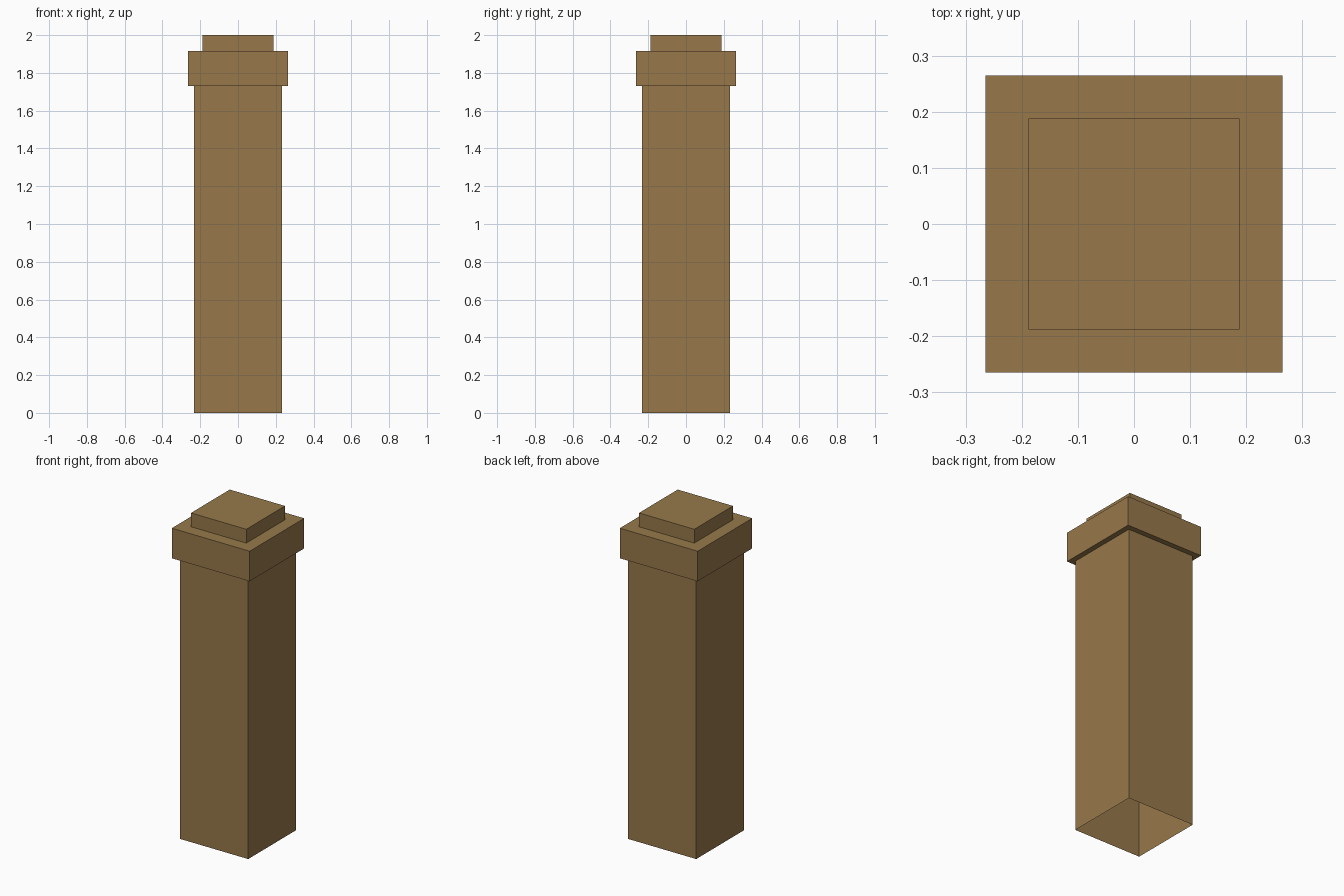
import bpy
import bmesh

if "Cube" in bpy.data.objects:
    bpy.data.objects.remove(bpy.data.objects["Cube"])

# Stepped profile from the open foot to the top: (half width, height)
PROFILE = [(0.232, 0.0), (0.232, 1.73), (0.265, 1.73),
           (0.265, 1.915), (0.188, 1.915), (0.188, 2.0)]

wood = bpy.data.materials.new("brown")
wood.diffuse_color = (0.31, 0.19, 0.07, 1.0)
wood.use_nodes = True
wood.node_tree.nodes["Principled BSDF"].inputs["Base Color"].default_value = wood.diffuse_color


def square_shell(name, profile):
    """Skin square rings into a shell, open below and closed on top."""
    bm = bmesh.new()
    rings = [[bm.verts.new((sx * r, sy * r, z))
              for sx, sy in ((-1, -1), (1, -1), (1, 1), (-1, 1))]
             for r, z in profile]
    for low, high in zip(rings, rings[1:]):
        for i in range(4):
            j = (i + 1) % 4
            bm.faces.new((low[i], low[j], high[j], high[i]))
    bm.faces.new(rings[-1])
    mesh = bpy.data.meshes.new(name)
    bm.to_mesh(mesh)
    bm.free()
    mesh.materials.append(wood)
    obj = bpy.data.objects.new(name, mesh)
    bpy.context.collection.objects.link(obj)
    return obj


# Hollow post with its wider collar and raised cap
square_shell("capped_post", PROFILE)
